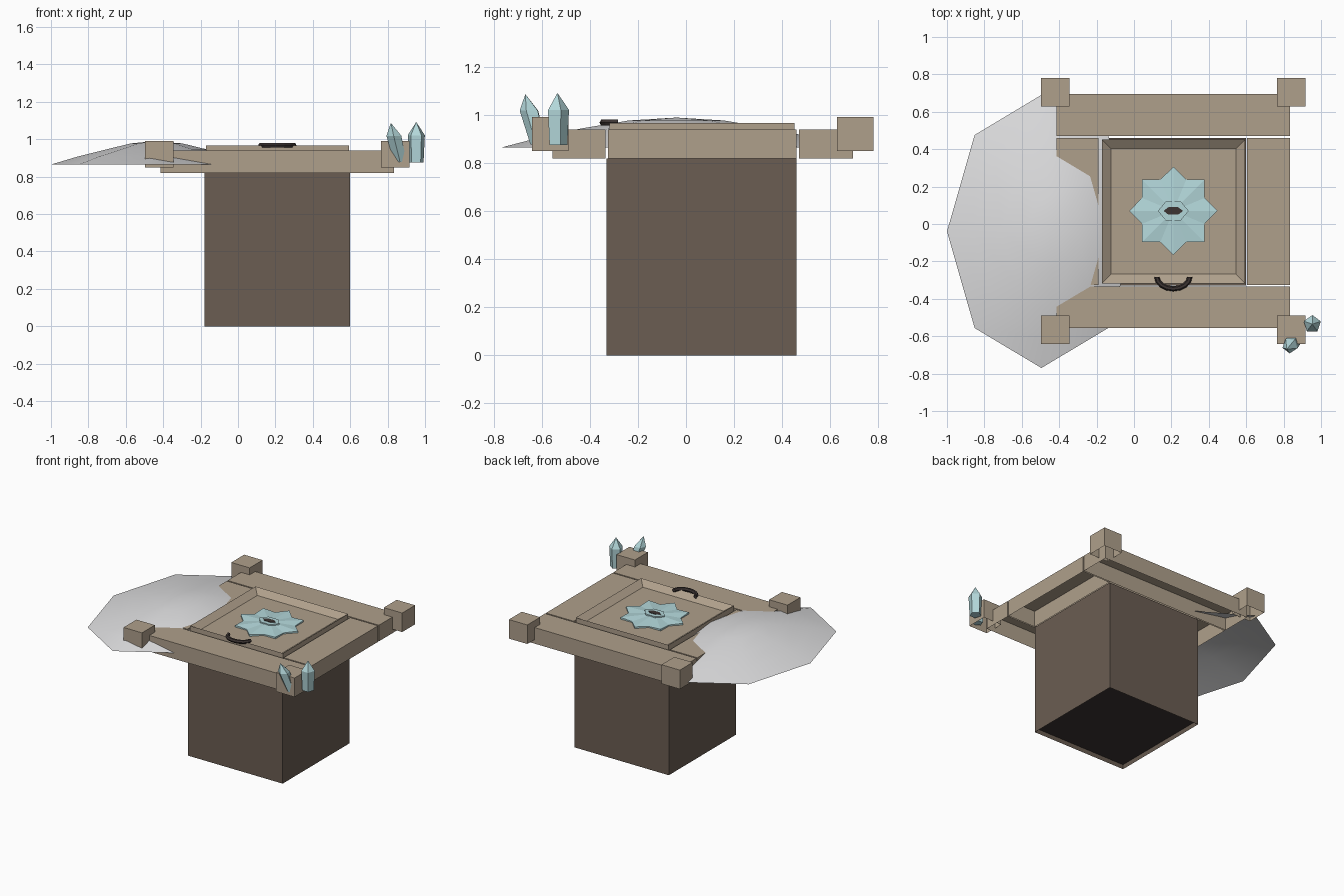
import bpy, bmesh
from math import sin, cos, pi, tau
from mathutils import Vector

if "Cube" in bpy.data.objects:
    bpy.data.objects.remove(bpy.data.objects["Cube"], do_unlink=True)


def material(name, rgb):
    m = bpy.data.materials.new(name)
    m.use_nodes = True
    m.diffuse_color = (*rgb, 1)
    m.node_tree.nodes["Principled BSDF"].inputs["Base Color"].default_value = (*rgb, 1)
    return m


STONE = material("tan stone", (0.43, 0.35, 0.26))
SHAFT = material("dark brown earth", (0.145, 0.11, 0.085))
METAL = material("dark metal", (0.045, 0.034, 0.032))
CRYSTAL = material("pale teal crystal", (0.45, 0.68, 0.70))
SNOW = material("snow white", (0.72, 0.72, 0.73))


def finish(bm, name, *mats):
    me = bpy.data.meshes.new(name)
    bm.to_mesh(me)
    bm.free()
    for m in mats:
        me.materials.append(m)
    ob = bpy.data.objects.new(name, me)
    bpy.context.collection.objects.link(ob)
    return ob


def box(lo, hi):
    bm = bmesh.new()
    bmesh.ops.create_cube(bm, size=1)
    for v in bm.verts:
        v.co = [(a + b) / 2 + c * (b - a) for a, b, c in zip(lo, hi, v.co)]
    bm.normal_update()
    return bm


def face_along(bm, z):
    return next(f for f in bm.faces if f.normal.z * z > 0.9)


def sink(bm, z, margin, depth):
    """Inset the top or bottom face and push it inwards."""
    f = face_along(bm, z)
    bmesh.ops.inset_region(bm, faces=[f], thickness=margin)
    bmesh.ops.translate(bm, verts=f.verts, vec=(0, 0, -z * depth))
    return f


def hollow_box(name, lo, hi):
    bm = box(lo, hi)
    bmesh.ops.delete(bm, geom=[face_along(bm, -1)], context="FACES_ONLY")
    return finish(bm, name, STONE)


def loft(bm, rings, closed_ends=True):
    """Skin a list of equally long point rings."""
    loops = [[bm.verts.new(p) for p in r] for r in rings]
    n = len(loops[0])
    for a, b in zip(loops, loops[1:]):
        for i in range(n):
            j = (i + 1) % n
            bm.faces.new((a[i], a[j], b[j], b[i]))
    if closed_ends:
        bm.faces.new(loops[0][::-1])
        bm.faces.new(loops[-1])
    return loops


# Shaft with a dark sunken floor underneath
bm = box((-0.18, -0.33, 0), (0.60, 0.46, 0.82))
sink(bm, -1, 0.008, 0.03).material_index = 1
finish(bm, "shaft", SHAFT, METAL)

# Frame beams, open underneath
hollow_box("front_beam", (-0.415, -0.555, 0.82), (0.835, -0.335, 0.94))
hollow_box("back_beam", (-0.415, 0.47, 0.82), (0.835, 0.695, 0.94))
hollow_box("left_beam", (0.605, -0.325, 0.82), (0.835, 0.46, 0.94))
hollow_box("right_beam", (-0.415, -0.325, 0.82), (-0.19, 0.46, 0.94))

# Corner blocks
for side, x in (("right", -0.42), ("left", 0.84)):
    for end, y in (("front", -0.565), ("back", 0.705)):
        hollow_box(f"{end}_{side}_block", (x - 0.076, y - 0.076, 0.85),
                   (x + 0.076, y + 0.076, 0.992))

# Hatch with a sunken panel
bm = box((-0.172, -0.318, 0.82), (0.594, 0.452, 0.967))
sink(bm, 1, 0.07, 0.035)
finish(bm, "hatch", STONE)

# Eight-pointed star emblem with creased points
CX, CY = 0.21, 0.07
bm = bmesh.new()
low, rim = [], []
for i in range(16):
    r = 0.181 if i % 2 else 0.236
    a = i * tau / 16
    p = (CX + r * cos(a), CY + r * sin(a))
    low.append((*p, 0.931))
    rim.append((*p, 0.940 if i % 2 else 0.945))
loops = loft(bm, [low, rim], False)
hub = bm.verts.new((CX, CY, 0.955))
for i in range(16):
    bm.faces.new((loops[1][i], loops[1][(i + 1) % 16], hub))
finish(bm, "star_emblem", CRYSTAL)


# Keyhole boss in the star
def hexagon(w, h, z):
    return [(CX + w * x, CY + h * y, z) for x, y in
            ((1, 0), (0.5, 1), (-0.5, 1), (-1, 0), (-0.5, -1), (0.5, -1))]


for name, w, h, top, mat in (("keyhole_boss", 0.082, 0.05, 0.960, CRYSTAL),
                             ("keyhole", 0.052, 0.02, 0.963, METAL)):
    bm = bmesh.new()
    loft(bm, [hexagon(w, h, 0.94), hexagon(w, h, top)])
    finish(bm, name, mat)

# Curved pull handle lying flat on the front edge
bm = bmesh.new()
rings = []
for i in range(9):
    a = pi + pi * i / 8
    out = Vector((cos(a), sin(a), 0))
    mid = Vector((CX + 0.088 * cos(a), -0.283 + 0.063 * sin(a), 0.969))
    rings.append([mid + out * 0.014 * cos(b) + Vector((0, 0, 0.014 * sin(b)))
                  for b in (k * tau / 6 for k in range(6))])
loft(bm, rings)
bmesh.ops.recalc_face_normals(bm, faces=bm.faces)
finish(bm, "pull_handle", METAL)

# Snow drift: an open eight-sided dome
bm = bmesh.new()
rings = []
for t, z, shift in ((1, 0.865, 0), (0.78, 0.907, 0.03),
                    (0.54, 0.945, 0.06), (0.27, 0.978, 0.06)):
    rings.append([(-0.495 + shift + 0.505 * t * cos(i * tau / 8),
                   -0.04 + 0.73 * t * sin(i * tau / 8), z) for i in range(8)])
loops = loft(bm, rings, False)
peak = bm.verts.new((-0.45, -0.04, 0.99))
for i in range(8):
    bm.faces.new((loops[-1][i], loops[-1][(i + 1) % 8], peak))
for f in bm.faces:
    f.smooth = True
finish(bm, "snow_drift", SNOW)


# Crystals beside the front left block
def crystal(name, base, tip, radius, turn):
    bm = bmesh.new()
    base, tip = Vector(base), Vector(tip)
    rings = []
    for t, s in ((0, 0.85), (0.68, 1), (1, 0.04)):
        c = base.lerp(tip, t)
        rings.append([c + Vector((cos(a), sin(a), 0)) * radius * s
                      for a in (turn + k * tau / 5 for k in range(5))])
    loft(bm, rings)
    finish(bm, name, CRYSTAL)


crystal("upright_crystal", (0.953, -0.535, 0.875), (0.953, -0.535, 1.09), 0.048, 0.3)
crystal("leaning_crystal", (0.868, -0.612, 0.878), (0.818, -0.668, 1.085), 0.042, 0.9)
